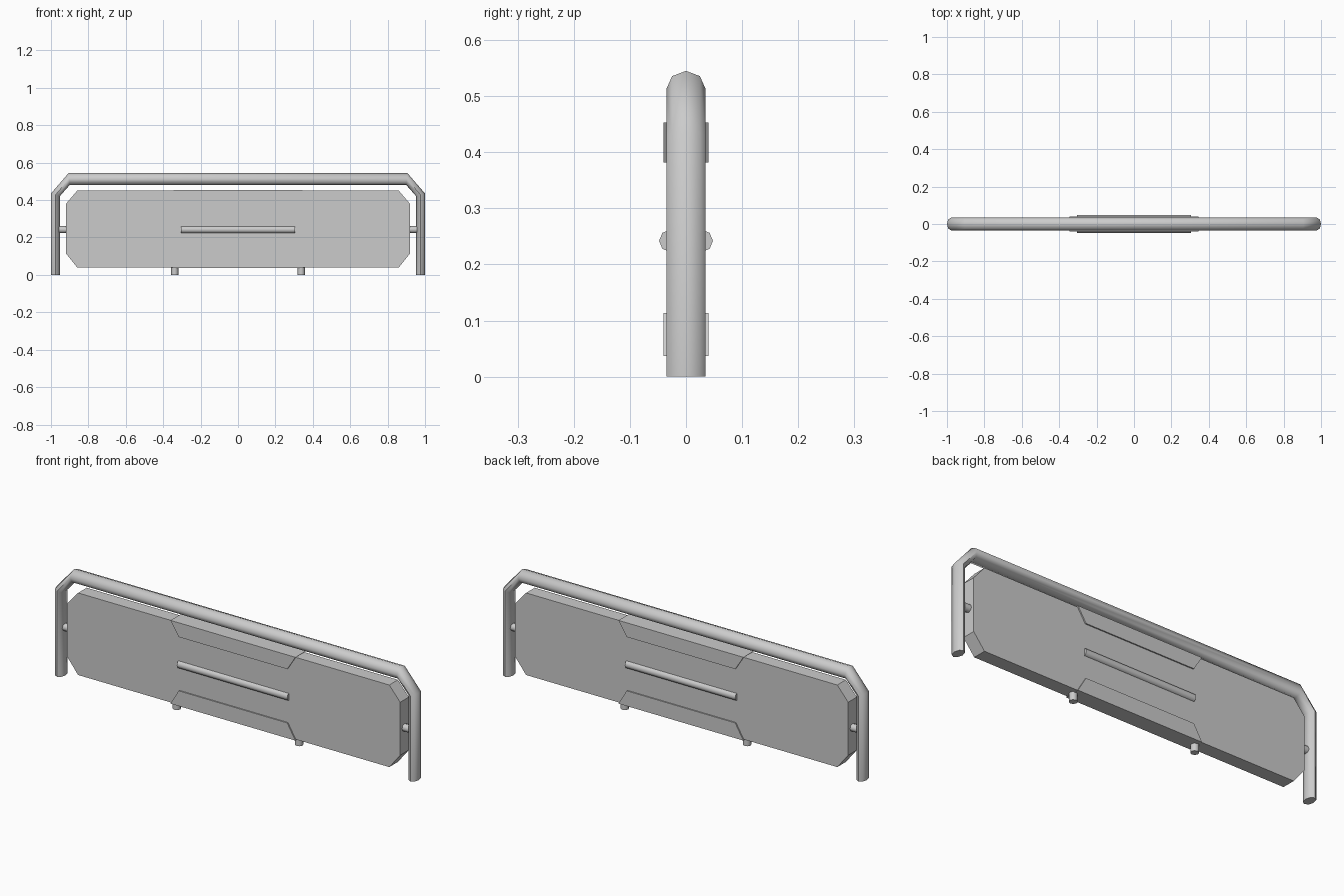
import bpy, math
from mathutils import Vector

if "Cube" in bpy.data.objects:
    bpy.data.objects.remove(bpy.data.objects["Cube"])


def make(name, verts, faces, smooth=False):
    me = bpy.data.meshes.new(name)
    me.from_pydata(verts, [], faces)
    me.update()
    ob = bpy.data.objects.new(name, me)
    bpy.context.collection.objects.link(ob)
    bpy.ops.object.select_all(action='DESELECT')
    ob.select_set(True)
    bpy.context.view_layer.objects.active = ob
    bpy.ops.object.mode_set(mode='EDIT')
    bpy.ops.mesh.select_all(action='SELECT')
    bpy.ops.mesh.normals_make_consistent(inside=False)
    bpy.ops.object.mode_set(mode='OBJECT')
    if smooth:
        bpy.ops.object.shade_smooth_by_angle(angle=math.radians(50))
    return ob


def loft(name, rings, smooth=False):
    n = len(rings[0])
    verts = [v for r in rings for v in r]
    faces = [(i * n + j, i * n + (j + 1) % n, (i + 1) * n + (j + 1) % n, (i + 1) * n + j)
             for i in range(len(rings) - 1) for j in range(n)]
    faces += [tuple(range(n)), tuple(range(len(verts) - n, len(verts)))]
    return make(name, verts, faces, smooth)


def slab(name, outline, half):
    return loft(name, [[(x, y, z) for x, z in outline] for y in (-half, half)])


def rod(name, a, b, r, n=8):
    a, b = Vector(a), Vector(b)
    q = (b - a).to_track_quat('Z', 'Y')
    ring = [q @ Vector((r * math.cos(k * math.tau / n), r * math.sin(k * math.tau / n), 0))
            for k in range(n)]
    return loft(name, [[p + v for v in ring] for p in (a, b)], True)


# bent tube frame: outer and inner points of each section, mirrored to the right
half_path = [((-1, 0), (-0.953, 0)),
             ((-1, 0.435), (-0.953, 0.42)),
             ((-0.905, 0.545), (-0.9, 0.48))]
path = half_path + [((-o[0], o[1]), (-i[0], i[1])) for o, i in reversed(half_path)]
rings = []
for o, i in path:
    o, i = Vector((o[0], 0, o[1])), Vector((i[0], 0, i[1]))
    c, h = (o + i) / 2, (o - i) / 2
    rings.append([c + h * math.cos(k * math.tau / 8)
                  + Vector((0, 0.035 * math.sin(k * math.tau / 8), 0)) for k in range(8)])
loft("tube_frame", rings, True)

# main panel with cut corners
slab("panel", [(-0.92, 0.115), (-0.86, 0.04), (0.86, 0.04), (0.92, 0.115),
               (0.92, 0.38), (0.86, 0.45), (-0.86, 0.45), (-0.92, 0.38)], 0.034)

# trapezoid clamps over the upper and lower edges
for name, edge, inner in (("upper_clamp", 0.453, 0.382), ("lower_clamp", 0.037, 0.113)):
    slab(name, [(-0.345, edge), (0.345, edge), (0.3, inner), (-0.3, inner)], 0.04)

# half-sunk handle bars on both faces
for name, y in (("front_bar", -0.028), ("back_bar", 0.028)):
    rod(name, (-0.305, y, 0.242), (0.305, y, 0.242), 0.02)

# side pins joining panel to frame, and short feet
for side, s in (("left", -1), ("right", 1)):
    rod(side + "_pin", (s * 0.9, 0, 0.242), (s * 0.965, 0, 0.242), 0.019)
    rod(side + "_foot", (s * 0.338, 0, 0), (s * 0.338, 0, 0.05), 0.019)
